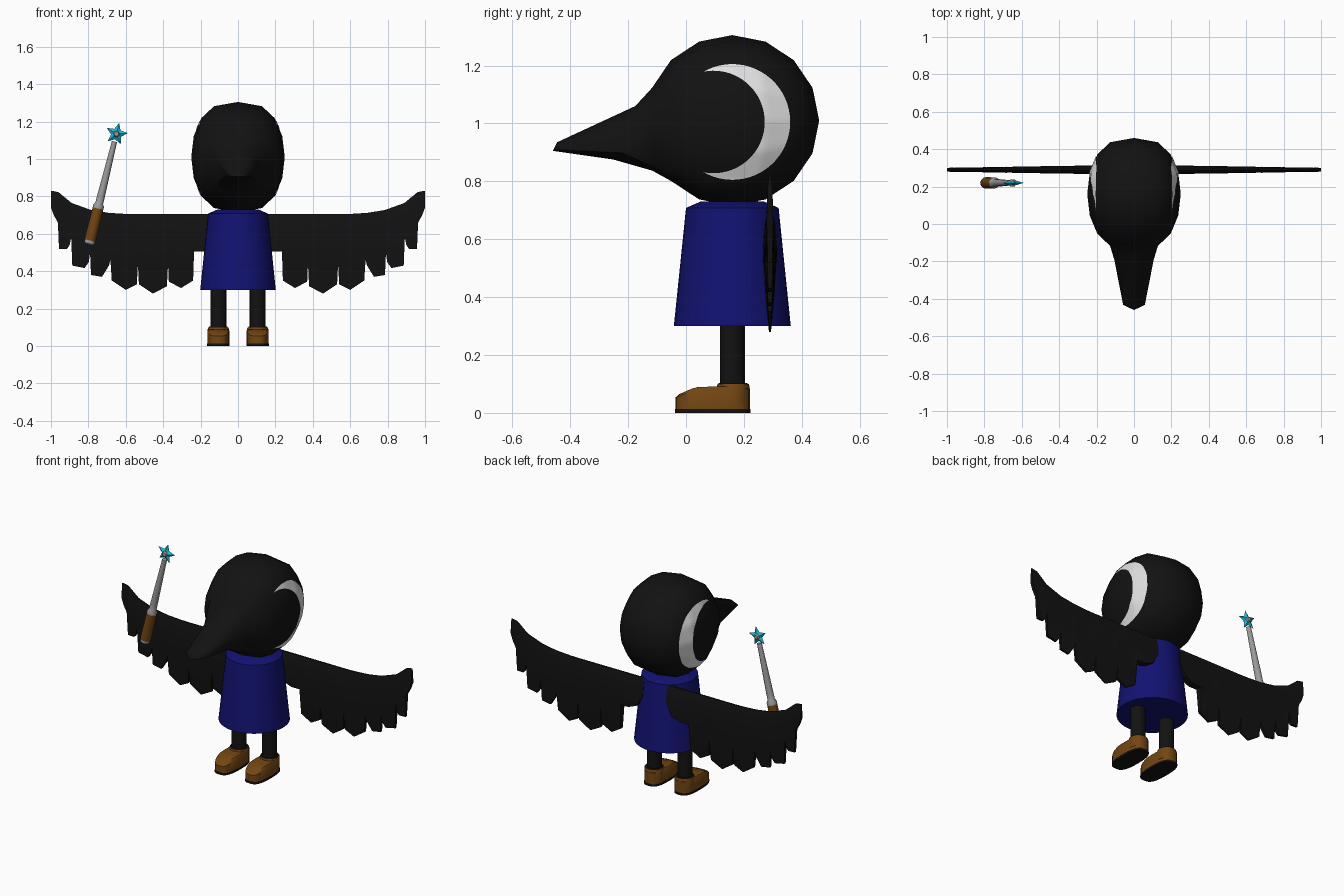
import bpy, bmesh, math
from mathutils import Vector
from mathutils.bvhtree import BVHTree

if "Cube" in bpy.data.objects:
    bpy.data.objects.remove(bpy.data.objects["Cube"])


def mat(name, rgb):
    m = bpy.data.materials.new(name)
    m.diffuse_color = (*rgb, 1)
    m.use_nodes = True
    m.node_tree.nodes["Principled BSDF"].inputs["Base Color"].default_value = m.diffuse_color
    return m


BLACK = mat("black", (0.006, 0.006, 0.006))
WHITE = mat("white", (0.75, 0.75, 0.75))
BLUE = mat("navy_blue", (0.006, 0.006, 0.17))
BROWN = mat("brown", (0.17, 0.06, 0.006))
GREY = mat("grey", (0.33, 0.33, 0.33))
CYAN = mat("cyan", (0.01, 0.5, 0.7))


def finish(name, bm, material, angle=40, recalc=True):
    if recalc:
        bmesh.ops.recalc_face_normals(bm, faces=bm.faces)
    me = bpy.data.meshes.new(name)
    bm.to_mesh(me)
    bm.free()
    me.materials.append(material)
    ob = bpy.data.objects.new(name, me)
    bpy.context.collection.objects.link(ob)
    bpy.ops.object.select_all(action='DESELECT')
    bpy.context.view_layer.objects.active = ob
    ob.select_set(True)
    if angle:
        bpy.ops.object.shade_smooth_by_angle(angle=math.radians(angle))
    return ob


def loft(bm, rings, cap=True):
    """Join closed rings of points with quads and close both ends."""
    vs = [[bm.verts.new(p) for p in r] for r in rings]
    n = len(vs[0])
    for a, b in zip(vs, vs[1:]):
        for i in range(n):
            j = (i + 1) % n
            bm.faces.new((a[i], a[j], b[j], b[i]))
    if cap:
        bm.faces.new(vs[0][::-1])
        bm.faces.new(vs[-1])


def lathe(name, base, axis, profile, material, seg=16):
    """Turn (radius, distance) pairs around an axis that starts at base."""
    q = Vector((0, 0, 1)).rotation_difference(Vector(axis))
    bm = bmesh.new()
    loft(bm, [[Vector(base) + q @ Vector((r * math.cos(2 * math.pi * i / seg),
                                          r * math.sin(2 * math.pi * i / seg), d))
               for i in range(seg)] for r, d in profile])
    return finish(name, bm, material)


def interp(pts, x):
    for (x0, y0), (x1, y1) in zip(pts, pts[1:]):
        if x <= x1:
            return y0 + (y1 - y0) * max(0, x - x0) / (x1 - x0)
    return pts[-1][1]


# Head: rounded cube whose front centre is pulled out into the beak
bm = bmesh.new()
bmesh.ops.create_cube(bm, size=2)
bmesh.ops.subdivide_edges(bm, edges=bm.edges[:], cuts=3, use_grid_fill=True)
region = [f for f in bm.faces if f.calc_center_median().y < -0.99
          and all(abs(v.co.x) < 0.6 and abs(v.co.z) < 0.6 for v in f.verts)]
layers = []
for _ in range(2):
    old = region
    res = bmesh.ops.extrude_face_region(bm, geom=old)["geom"]
    region = [g for g in res if isinstance(g, bmesh.types.BMFace)]
    layers.append([g for g in res if isinstance(g, bmesh.types.BMVert)])
    left = [f for f in old if f.is_valid]
    if left:
        bmesh.ops.delete(bm, geom=left, context='FACES')
beak = {v: k for k, layer in enumerate(layers) for v in layer if v.is_valid}
# per ring: half width, upper y, lower y, upper z, lower z
RINGS = [(0.105, -0.175, -0.25, 1.06, 0.875), (0.058, -0.445, -0.46, 0.935, 0.905)]
for v in bm.verts:
    c = v.co.copy()
    if v in beak:
        w, yt, yb, zt, zb = RINGS[beak[v]]
        cx, cz = c.x * 2, c.z * 2
        t = (cz * (1 - 0.25 * abs(cx)) + 1) / 2
        v.co = (cx * w * (1 - 0.2 * abs(cz)),
                yb + (yt - yb) * t + 0.02 * abs(cx), zb + (zt - zb) * t)
    else:
        n = Vector([math.tan(k * math.pi / 4) for k in c]).normalized()
        v.co = (math.copysign(abs(n.x) ** 0.7, n.x) * 0.25,
                0.16 + 0.3 * n.y, 1.01 + 0.295 * n.z)
        if c.y < -0.99 and abs(c.x) < 0.6 and abs(c.z + 0.5) < 0.1:
            v.co.z -= 0.06
bmesh.ops.recalc_face_normals(bm, faces=bm.faces)
bm.normal_update()
tree = BVHTree.FromBMesh(bm)
finish("head", bm, BLACK, 50)

# Crescent cheek markings laid on the sides of the head
for side, label in ((1, "left"), (-1, "right")):
    bm = bmesh.new()
    rows = []
    for i in range(41):
        a = math.radians(120 * (i / 20 - 1))
        b = a * 101.6 / 120.5
        outer = Vector((0, 0.16 + 0.2 * math.cos(a), 1.005 + 0.2 * math.sin(a)))
        inner = Vector((0, 0.095 + 0.177 * math.cos(b), 1.005 + 0.177 * math.sin(b)))
        row = []
        for k in range(7):
            p = outer.lerp(inner, k / 6)
            hit = tree.ray_cast(Vector((side, p.y, p.z)), Vector((-side, 0, 0)))[0]
            row.append(bm.verts.new((hit.x + side * 0.004, p.y, p.z)))
        rows.append(row)
    for r, s in zip(rows, rows[1:]):
        for k in range(6):
            bm.faces.new((r[k], r[k + 1], s[k + 1], s[k]))
    bm.normal_update()
    for f in bm.faces:
        if f.normal.x * side < 0:
            f.normal_flip()
    finish("crescent_" + label, bm, WHITE, 50, recalc=False)

# Robe
lathe("robe", (0, 0.16, 0), (0, 0, 1),
      [(0.202, 0.3), (0.16, 0.708), (0.11, 0.73)], BLUE, 32)

# Wings: upper edge and feathered lower edge, thickened like a lens
TOP = [(0.08, 0.705), (0.58, 0.705), (0.69, 0.712), (0.785, 0.727), (0.89, 0.765),
       (0.96, 0.823), (0.995, 0.83)]
LOW = [(0.08, 0.6), (0.12, 0.53), (0.18, 0.505), (0.235, 0.505), (0.24, 0.35),
       (0.305, 0.31), (0.37, 0.345), (0.374, 0.44), (0.38, 0.32), (0.455, 0.28),
       (0.53, 0.33), (0.535, 0.44), (0.541, 0.33), (0.6, 0.30), (0.675, 0.35),
       (0.682, 0.46), (0.69, 0.43), (0.727, 0.37), (0.786, 0.38), (0.791, 0.5),
       (0.797, 0.45), (0.82, 0.417), (0.886, 0.43), (0.892, 0.58), (0.9, 0.54),
       (0.914, 0.52), (0.957, 0.52), (0.963, 0.66), (0.985, 0.7), (1.0, 0.74)]
THICK = [(0, 0.005), (0.05, 0.018), (0.15, 0.025), (0.28, 0.018), (0.43, 0.004)]
STEPS = (0, 0.06, 0.15, 0.35, 0.6, 0.8, 1)
for side, label in ((1, "left"), (-1, "right")):
    bm = bmesh.new()
    rings = []
    for x, low in LOW:
        top = interp(TOP, x)
        pts = []
        for t in STEPS:
            d = (top - low) * t
            h = interp(THICK, d) * (1.1 - 0.65 * x)
            pts.append((h, top - d))
        rings.append([(side * x, 0.29 - h, z) for h, z in pts]
                     + [(side * x, 0.29 + h, z) for h, z in reversed(pts)])
    loft(bm, rings)
    finish("wing_" + label, bm, BLACK, 35)


# Shoe plan outline, scaled about its centre
def outline(x, s, z):
    pts = []
    for i in range(24):
        a = 2 * math.pi * i / 24
        c, n = math.cos(a), math.sin(a)
        px = math.copysign(abs(c) ** 0.65, c) * 0.059 * s
        py = 0.0925 + math.copysign(abs(n) ** 0.75, n) * 0.128 * s
        pts.append((x + px, py, z(py) if callable(z) else z))
    return pts


def shoe_top(y):
    return interp([(-0.03, 0.062), (0.035, 0.09), (0.3, 0.092)], y)


# Legs and shoes
for x, label in ((0.105, "left"), (-0.105, "right")):
    lathe("leg_" + label, (x, 0.16, 0), (0, 0, 1), [(0.043, 0.09), (0.043, 0.32)], BLACK)
    lathe("shoe_opening_" + label, (x, 0.163, 0), (0, 0, 1),
          [(0.05, 0.09), (0.05, 0.104)], BLACK)
    lathe("shoe_collar_" + label, (x, 0.163, 0), (0, 0, 1),
          [(0.057, 0.03), (0.057, 0.09), (0.054, 0.1)], BROWN)
    bm = bmesh.new()
    loft(bm, [outline(x, 1.02, 0), outline(x, 1.02, 0.013)])
    finish("sole_" + label, bm, BLACK)
    bm = bmesh.new()
    loft(bm, [outline(x, 1, 0.012), outline(x, 1, lambda y: shoe_top(y) - 0.008),
              outline(x, 0.9, shoe_top), outline(x, 0.4, shoe_top)])
    finish("shoe_" + label, bm, BROWN)

# Wand: pommel, grip, shaft
base = Vector((-0.797, 0.22, 0.54))
axis = Vector((0.147, 0, 0.595)).normalized()
lathe("wand_pommel", base, axis, [(0.018, 0), (0.028, 0.008), (0.028, 0.03)], GREY, 12)
lathe("wand_grip", base, axis, [(0.031, 0.025), (0.029, 0.205)], BROWN, 12)
lathe("wand_shaft", base, axis, [(0.029, 0.2), (0.03, 0.215), (0.021, 0.23),
                                 (0.021, 0.27), (0.014, 0.57)], GREY, 12)

# Star on the wand tip, with a small grey boss through its middle
centre = base + axis * 0.612
side_dir = Vector((axis.z, 0, -axis.x))
bm = bmesh.new()
rim = []
for i in range(10):
    a = math.pi * i / 5
    r = 0.029 if i % 2 else 0.061
    rim.append(bm.verts.new(centre + axis * r * math.cos(a) + side_dir * r * math.sin(a)))
for s in (-1, 1):
    mid = bm.verts.new(centre + Vector((0, s * 0.018, 0)))
    for i in range(10):
        bm.faces.new((rim[i], rim[(i + 1) % 10], mid))
finish("star", bm, CYAN, 0)
lathe("star_boss", centre - Vector((0, 0.019, 0)), (0, 1, 0),
      [(0.012, 0), (0.017, 0.006), (0.017, 0.032), (0.012, 0.038)], GREY, 10)
